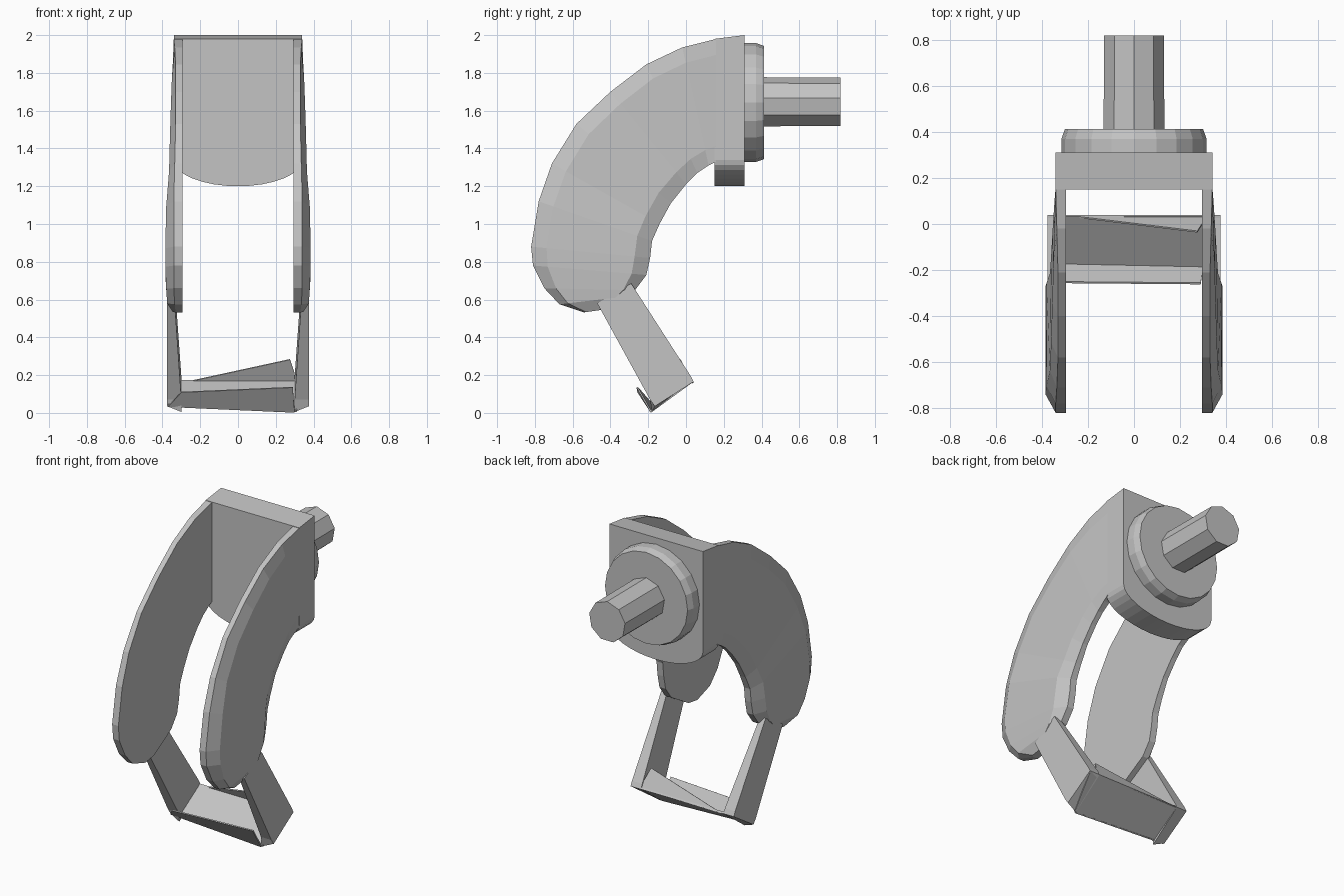
import bpy, bmesh, math
from mathutils import Vector

cube = bpy.data.objects.get("Cube")
if cube:
    bpy.data.objects.remove(cube, do_unlink=True)

grey = bpy.data.materials.new("plain_grey")
grey.use_nodes = True
colour = (0.55, 0.55, 0.55, 1)
grey.diffuse_color = colour
grey.node_tree.nodes["Principled BSDF"].inputs["Base Color"].default_value = colour


def loft(name, rings, mirror=False):
    """Skin equal-length rings of points and cap both ends."""
    bm = bmesh.new()
    loops = [[bm.verts.new((-p[0], p[1], p[2]) if mirror else p) for p in ring] for ring in rings]
    n = len(loops[0])
    for a, b in zip(loops, loops[1:]):
        for i in range(n):
            j = (i + 1) % n
            bm.faces.new((a[i], a[j], b[j], b[i]))
    bm.faces.new(loops[0])
    bm.faces.new(loops[-1][::-1])
    bmesh.ops.recalc_face_normals(bm, faces=bm.faces)
    mesh = bpy.data.meshes.new(name)
    bm.to_mesh(mesh)
    bm.free()
    mesh.materials.append(grey)
    obj = bpy.data.objects.new(name, mesh)
    bpy.context.collection.objects.link(obj)
    return obj


def sheet(name, corners, thickness):
    """Thin plate made from a polygon and an offset copy."""
    pts = [Vector(c) for c in corners]
    off = (pts[1] - pts[0]).cross(pts[2] - pts[0]).normalized() * thickness
    loft(name, [pts, [p + off for p in pts]])


def turned(name, profile, sides, height, spin=0.0):
    """Round part along y from (y, radius) pairs."""
    rings = []
    for y, r in profile:
        angles = [spin + math.tau * i / sides for i in range(sides)]
        rings.append([(r * math.cos(a), y, height + r * math.sin(a)) for a in angles])
    loft(name, rings)


# Mounting block with a bowed lower edge
bow = [(0.34 * math.cos(a), 1.34 - 0.14 * math.sin(a))
       for a in [math.pi * i / 16 for i in range(17)]]
loft("mounting_block", [
    [(-0.34, y, top), (0.34, y, top)] + [(x, y, z) for x, z in bow]
    for y, top in ((0.15, 1.98), (0.31, 2.0))])

# Flange and shaft
turned("flange", [(0.31, 0.315), (0.37, 0.315), (0.412, 0.3)], 20, 1.643)
turned("shaft", [(0.41, 0.134), (0.818, 0.132)], 9, 1.643, math.pi / 2)

# Curved arm stations: outer edge y z, inner edge y z, rim x, outside x
stations = [
    (0.16, 1.98, 0.16, 1.33, 0.34, 0.34),
    (-0.02, 1.935, 0.12, 1.31, 0.335, 0.345),
    (-0.21, 1.845, 0.06, 1.27, 0.33, 0.35),
    (-0.4, 1.7, 0.0, 1.21, 0.33, 0.355),
    (-0.58, 1.53, -0.08, 1.11, 0.33, 0.36),
    (-0.71, 1.32, -0.14, 1.0, 0.335, 0.365),
    (-0.78, 1.12, -0.18, 0.91, 0.34, 0.38),
    (-0.82, 0.88, -0.19, 0.82, 0.34, 0.385),
    (-0.81, 0.78, -0.21, 0.73, 0.34, 0.385),
    (-0.75, 0.66, -0.27, 0.65, 0.34, 0.38),
    (-0.67, 0.575, -0.33, 0.615, 0.335, 0.375),
    (-0.54, 0.532, -0.45, 0.545, 0.33, 0.345),
]
arm = []
for oy, oz, iy, iz, rim, out in stations:
    def at(x, t):
        return (x, oy + (iy - oy) * t, oz + (iz - oz) * t)
    arm.append([at(0.295, 0), at(rim, 0), at(out, 0.13),
                at(out, 0.87), at(rim, 1), at(0.295, 1)])

# Lower link, thicker towards its foot
link = [
    [(0.335, -0.47, 0.58), (0.375, -0.47, 0.58), (0.375, -0.29, 0.685), (0.335, -0.29, 0.685)],
    [(0.3, -0.19, 0.07), (0.375, -0.19, 0.07), (0.375, 0.025, 0.195), (0.3, 0.025, 0.195)],
    [(0.3, -0.18, 0.005), (0.375, -0.165, 0.035), (0.375, 0.04, 0.165), (0.3, 0.04, 0.165)],
]
for side, flip in (("left", False), ("right", True)):
    loft(side + "_arm", arm, flip)
    loft(side + "_link", link, flip)

# Cross plate joining the links, with a front lip and a tapered back lip
sheet("cross_plate", [(-0.37, -0.17, 0.035), (0.31, -0.18, 0.005),
                      (0.37, 0.04, 0.165), (-0.37, 0.04, 0.165)], 0.012)
sheet("front_lip", [(-0.37, -0.165, 0.035), (0.3, -0.18, 0.005),
                    (0.29, -0.255, 0.138), (-0.3, -0.25, 0.112)], 0.008)
sheet("back_lip", [(-0.3, 0.04, 0.16), (0.3, 0.035, 0.165),
                   (0.3, 0.01, 0.21), (0.275, -0.03, 0.285)], 0.008)
